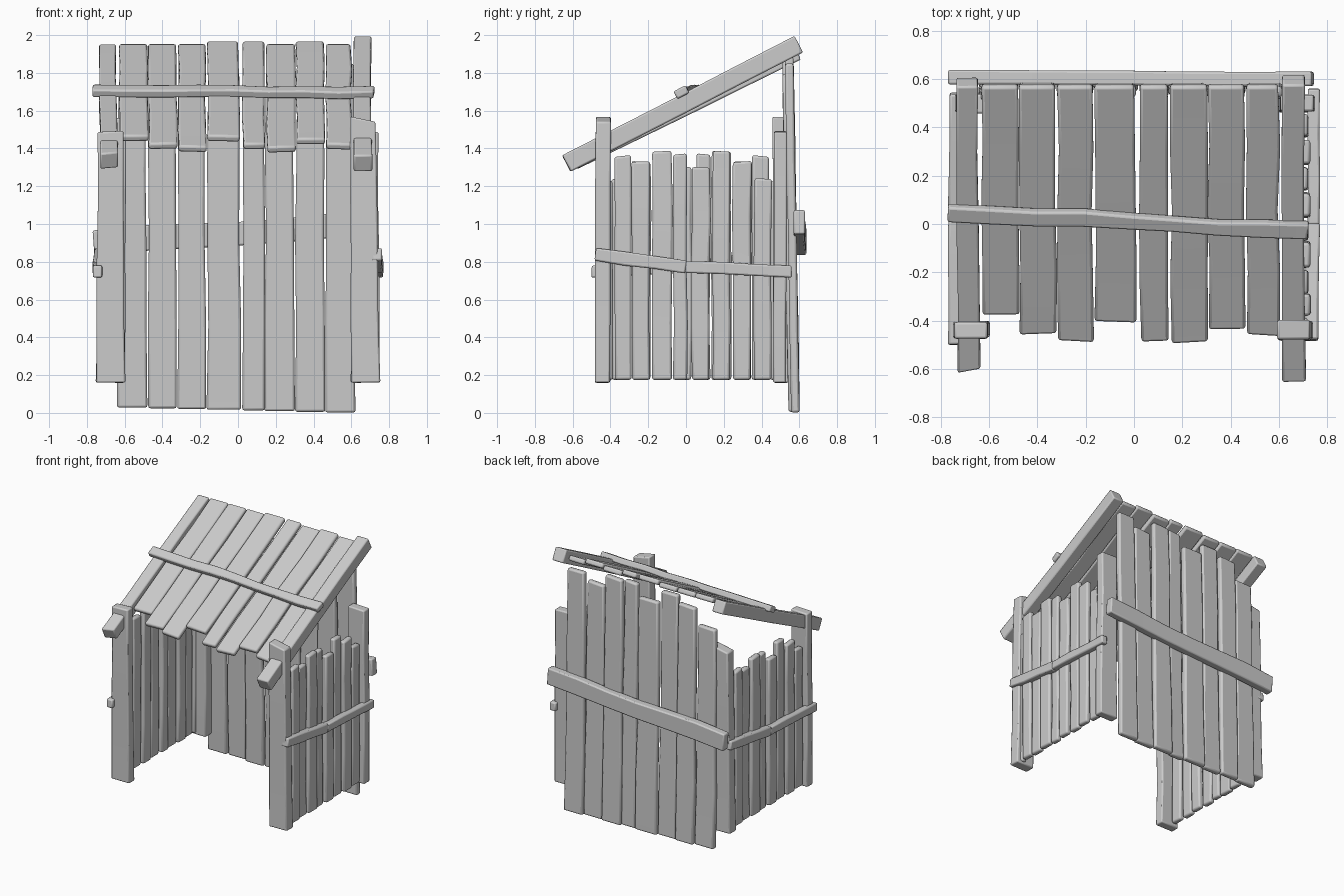
import bpy, bmesh, math, random
from mathutils import Vector

if "Cube" in bpy.data.objects:
    bpy.data.objects.remove(bpy.data.objects["Cube"])

random.seed(7)


def plank(name, p0, p1, width, thick, wdir, segs=4, wob=0.005, skew=0.006, bevel=0.009, taper=1.0):
    """Hand-cut board lofted from p0 to p1 with a slightly wobbly rectangular section."""
    p0, p1 = Vector(p0), Vector(p1)
    axis = (p1 - p0).normalized()
    w = Vector(wdir)
    w = (w - axis * w.dot(axis)).normalized()
    t = axis.cross(w)
    bm = bmesh.new()
    rings = []
    for i in range(segs + 1):
        f = i / segs
        inner = 0 < i < segs
        c = p0.lerp(p1, f)
        if inner:
            c += w * random.uniform(-wob, wob) + t * random.uniform(-wob, wob) * 0.5
        hw = width / 2 * (1 + (taper - 1) * f) + random.uniform(-wob, wob) * 0.5
        ht = thick / 2
        tilt = random.uniform(-skew, skew) if i == segs else 0
        rings.append([bm.verts.new(c + w * hw * a + t * ht * b + axis * tilt * a)
                      for a, b in ((-1, -1), (1, -1), (1, 1), (-1, 1))])
    for r, s in zip(rings, rings[1:]):
        for k in range(4):
            bm.faces.new((r[k], r[(k + 1) % 4], s[(k + 1) % 4], s[k]))
    bm.faces.new(rings[0][::-1])
    bm.faces.new(rings[-1])
    bmesh.ops.recalc_face_normals(bm, faces=bm.faces)
    me = bpy.data.meshes.new(name)
    bm.to_mesh(me)
    bm.free()
    ob = bpy.data.objects.new(name, me)
    bpy.context.collection.objects.link(ob)
    m = ob.modifiers.new("worn_edges", 'BEVEL')
    m.width, m.segments, m.limit_method, m.angle_limit = bevel, 2, 'ANGLE', math.radians(40)
    for p in me.polygons:
        p.use_smooth = True
    bpy.context.view_layer.objects.active = ob
    ob.select_set(True)
    bpy.ops.object.shade_smooth_by_angle(angle=math.radians(35))
    ob.select_set(False)
    return ob


X, Y, Z = (1, 0, 0), (0, 1, 0), (0, 0, 1)
side = []

# Right wall: two corner posts, upright boards, one rail
side.append(plank("corner_post", (0.677, -0.443, 0.16), (0.66, -0.437, 1.555), 0.155, 0.08, X,
                  skew=0.018, taper=0.9))
side.append(plank("short_corner_post", (0.673, 0.495, 0.16), (0.675, 0.5, 1.49), 0.155, 0.068, X,
                  taper=0.86))
wall = [(-0.425, 0.08, 1.23), (-0.335, 0.092, 1.36), (-0.24, 0.10, 1.33), (-0.128, 0.11, 1.385),
        (-0.032, 0.08, 1.37), (0.078, 0.10, 1.30), (0.188, 0.10, 1.385), (0.298, 0.10, 1.33),
        (0.41, 0.10, 1.24)]
for i, (y, w, top) in enumerate(wall):
    x = 0.705 + (0.006 if i % 2 else -0.004)
    side.append(plank("side_board", (x, y * 0.99, 0.175), (x - 0.003, y, top), w * 0.93, 0.042, Y,
                      bevel=0.012, taper=1.04))
side.append(plank("side_rail", (0.735, -0.48, 0.84), (0.742, 0.0, 0.772), 0.07, 0.055, Z, segs=3, skew=0))
side.append(plank("side_rail_rear", (0.742, -0.005, 0.772), (0.744, 0.56, 0.748), 0.065, 0.05, Z, segs=3))

# Left wall: the same wall turned half a turn
for ob in side:
    dup = ob.copy()
    dup.name = "left_" + ob.name.split(".")[0]
    ob.name = "right_" + ob.name.split(".")[0]
    dup.rotation_euler = (0, 0, math.pi)
    dup.location = (0, 0.06, 0)
    bpy.context.collection.objects.link(dup)

# Back wall boards, left to right: centre x, width, top
back = [(-0.56, 0.157, 1.70), (-0.40, 0.153, 1.83), (-0.245, 0.15, 1.88), (-0.075, 0.18, 1.79),
        (0.082, 0.118, 1.88), (0.22, 0.158, 1.88), (0.382, 0.155, 1.79), (0.542, 0.157, 1.85)]
for i, (x, w, top) in enumerate(back):
    dy = 0.007 if i % 2 else -0.007
    plank("back_board", (x, 0.572 + dy, 0.028 - 0.0037 * i), (x, 0.54 + dy, top), w, 0.045, X,
          bevel=0.012, taper=0.9)
plank("back_rail", (-0.765, 0.607, 0.9), (0.74, 0.6, 1.01), 0.13, 0.06, Z, segs=6, wob=0.008)

# Roof boards, left to right: centre x, width, front y
SLOPE = 0.516
roof = [(-0.555, 0.15, -0.37), (-0.402, 0.148, -0.45), (-0.245, 0.146, -0.48), (-0.082, 0.168, -0.40),
        (0.082, 0.118, -0.48), (0.226, 0.152, -0.485), (0.38, 0.15, -0.43), (0.53, 0.135, -0.455)]
for i, (x, w, y) in enumerate(roof):
    h = 1.65 + (0.007 if i in (3, 4, 6) else -0.007)
    plank("roof_board", (x, 0.575, h + SLOPE * 0.575), (x + 0.005, y, h + SLOPE * y), w, 0.038, X,
          bevel=0.012)

# Sloping roof beams at both sides and the cross batten
plank("right_roof_beam", (0.66, 0.597, 1.952), (0.662, -0.633, 1.32), 0.096, 0.098, X, skew=0.003)
plank("left_roof_beam", (-0.69, 0.588, 1.912), (-0.682, -0.59, 1.335), 0.09, 0.092, X, skew=0.012)
plank("roof_batten", (-0.77, 0.046, 1.705), (0.72, -0.025, 1.698), 0.065, 0.045, (0, 1, SLOPE),
      segs=8, wob=0.008)
